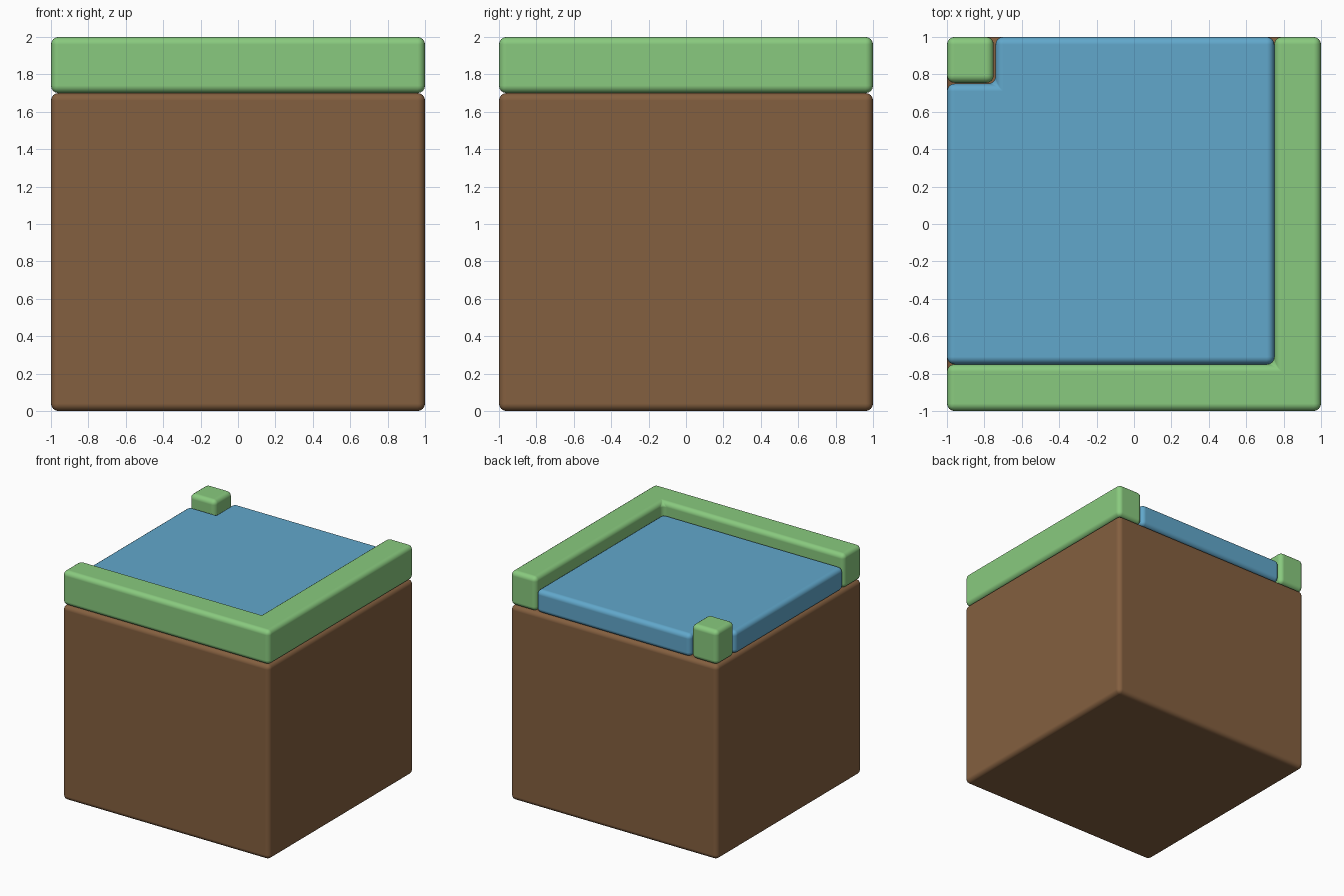
import bpy, bmesh

if "Cube" in bpy.data.objects:
    bpy.data.objects.remove(bpy.data.objects["Cube"])

BEVEL = 0.04


def material(name, color):
    mat = bpy.data.materials.new(name)
    mat.diffuse_color = (*color, 1)
    mat.use_nodes = True
    mat.node_tree.nodes["Principled BSDF"].inputs["Base Color"].default_value = mat.diffuse_color
    return mat


def slab(name, outline, z0, z1, mat):
    """Extrude a counter-clockwise outline upward and round its edges."""
    bm = bmesh.new()
    base = bm.faces.new([bm.verts.new((x, y, z0)) for x, y in outline])
    top = bmesh.ops.extrude_face_region(bm, geom=[base], use_keep_orig=True)
    verts = [v for v in top["geom"] if isinstance(v, bmesh.types.BMVert)]
    bmesh.ops.translate(bm, verts=verts, vec=(0, 0, z1 - z0))
    bmesh.ops.recalc_face_normals(bm, faces=bm.faces)
    for face in bm.faces:
        face.smooth = True
    mesh = bpy.data.meshes.new(name)
    bm.to_mesh(mesh)
    bm.free()
    mesh.materials.append(mat)
    obj = bpy.data.objects.new(name, mesh)
    bpy.context.collection.objects.link(obj)
    bevel = obj.modifiers.new("rounded_edges", "BEVEL")
    bevel.width = BEVEL
    bevel.segments = 4
    bevel.harden_normals = True
    return obj


def rect(x0, y0, x1, y1):
    return [(x0, y0), (x1, y0), (x1, y1), (x0, y1)]


dirt = material("dirt", (0.23, 0.115, 0.05))
grass = material("grass", (0.25, 0.59, 0.21))
water = material("water", (0.12, 0.39, 0.6))

# Earth block
slab("dirt_block", rect(-1, -1, 1, 1), 0, 1.7, dirt)

# L-shaped bank along the front and right
slab("grass_bank",
     [(-1, -1), (1, -1), (1, 1), (0.75, 1), (0.75, -0.75), (-1, -0.75)],
     1.7, 2, grass)

# Small bank in the back left corner
slab("grass_corner", rect(-1, 0.755, -0.75, 1), 1.7, 2, grass)

# Water filling the rest, notched around the corner bank
slab("water",
     [(-1, -0.75), (0.75, -0.75), (0.75, 1), (-0.74, 1), (-0.74, 0.75), (-1, 0.75)],
     1.7, 1.9, water)
